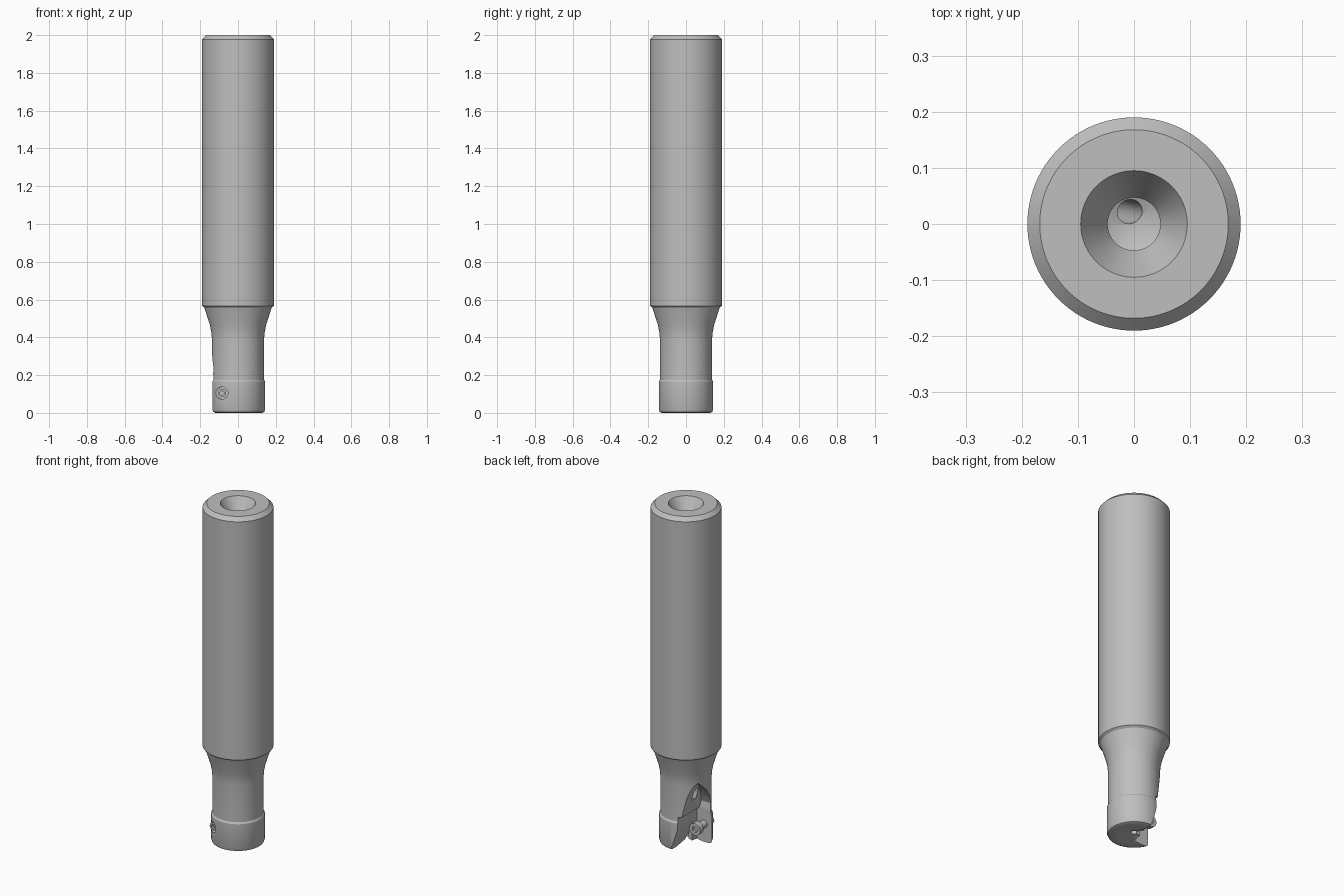
import bpy, bmesh, math
from mathutils import Vector

cube = bpy.data.objects.get("Cube")
if cube:
    bpy.data.objects.remove(cube, do_unlink=True)

steel = bpy.data.materials.new("steel_grey")
steel.use_nodes = True
GREY = (0.52, 0.52, 0.52, 1)
steel.diffuse_color = GREY
steel.node_tree.nodes["Principled BSDF"].inputs["Base Color"].default_value = GREY


def finish(name, bm):
    bmesh.ops.recalc_face_normals(bm, faces=bm.faces)
    mesh = bpy.data.meshes.new(name)
    bm.to_mesh(mesh)
    bm.free()
    mesh.materials.append(steel)
    obj = bpy.data.objects.new(name, mesh)
    bpy.context.collection.objects.link(obj)
    return obj


def activate(obj):
    bpy.ops.object.select_all(action="DESELECT")
    obj.select_set(True)
    bpy.context.view_layer.objects.active = obj


def lathe(name, profile, segments=96):
    """Revolve (radius, z) points; the ends lie on the axis."""
    bm = bmesh.new()
    verts = [bm.verts.new((r, 0, z)) for r, z in profile]
    edges = [bm.edges.new(pair) for pair in zip(verts, verts[1:])]
    bmesh.ops.spin(bm, geom=verts + edges, cent=(0, 0, 0), axis=(0, 0, 1),
                   angle=math.tau, steps=segments, use_merge=True)
    bmesh.ops.remove_doubles(bm, verts=bm.verts, dist=0.0001)
    return finish(name, bm)


def prism(name, points, vector):
    """Extrude a closed outline along a vector."""
    bm = bmesh.new()
    face = bm.faces.new([bm.verts.new(p) for p in points])
    ext = bmesh.ops.extrude_face_region(bm, geom=[face])["geom"]
    moved = [g for g in ext if isinstance(g, bmesh.types.BMVert)]
    bmesh.ops.translate(bm, verts=moved, vec=vector)
    return finish(name, bm)


def rod(name, start, end, radius, sides=32):
    a, b = Vector(start), Vector(end)
    bm = bmesh.new()
    bmesh.ops.create_cone(bm, cap_ends=True, segments=sides, radius1=radius,
                          radius2=radius, depth=(b - a).length)
    turn = (b - a).to_track_quat("Z", "Y")
    bmesh.ops.rotate(bm, verts=bm.verts, cent=(0, 0, 0), matrix=turn.to_matrix())
    bmesh.ops.translate(bm, verts=bm.verts, vec=(a + b) / 2)
    return finish(name, bm)


def boolean(obj, tool, operation="DIFFERENCE"):
    activate(obj)
    mod = obj.modifiers.new("cut", "BOOLEAN")
    mod.solver = "EXACT"
    mod.operation = operation
    mod.object = tool
    bpy.ops.object.modifier_apply(modifier=mod.name)
    bpy.data.objects.remove(tool, do_unlink=True)


# Shank, flared neck, collar and the countersunk bore
body = lathe("tool_body", [
    (0, 0.02), (0.02, 0.018), (0.085, 0), (0.128, 0), (0.139, 0.005), (0.144, 0.018),
    (0.144, 0.165), (0.138, 0.175), (0.138, 0.39), (0.141, 0.425),
    (0.149, 0.465), (0.178, 0.557), (0.19, 0.567), (0.19, 1.978),
    (0.168, 2), (0.095, 2), (0.047, 1.917), (0.047, 0.7), (0, 0.68)])

# Chip flute: tapering arch limited by a floor that ramps out
arch = [(0.005, -0.05), (0, 0), (-0.03, 0.09), (-0.055, 0.18), (-0.075, 0.28),
        (-0.088, 0.33), (-0.105, 0.375), (-0.126, 0.4), (-0.15, 0.42),
        (-0.3, 0.42), (-0.3, -0.05)]
floor = [(0, -0.1), (0, 0.12), (-0.04, 0.19), (-0.047, 0.24), (-0.027, 0.29),
         (0.005, 0.34), (0.058, 0.395), (0.12, 0.45), (0.25, 0.45), (0.25, -0.1)]
flute = prism("flute_cutter", [(x, -0.3, z) for x, z in arch], (0, 0.6, 0))
ramp = prism("ramp_cutter", [(-0.4, y, z) for y, z in floor], (0.6, 0, 0))
boolean(flute, ramp, "INTERSECT")
boolean(body, flute)

# Insert seat
seat = [(-0.04, -0.05), (-0.04, 0.2), (-0.3, 0.2), (-0.3, -0.05)]
boolean(body, prism("seat_cutter", [(x, -0.047, z) for x, z in seat], (0, 0.2, 0)))

# Coolant channel, screw hole and centre hole
boolean(body, rod("coolant_cutter", (0.005, 0.02, 0.76), (-0.085, 0.035, 0.28), 0.022))
boolean(body, rod("screw_hole_cutter", (-0.085, -0.2, 0.105), (-0.085, -0.085, 0.105), 0.032))
boolean(body, rod("centre_hole_cutter", (0, 0, -0.05), (0, 0, 0.06), 0.018))

# Clamping screw with a socketed head
SX, SZ = -0.085, 0.105
screw = rod("clamp_screw", (SX, -0.112, SZ), (SX, 0.012, SZ), 0.022)
head = rod("clamp_screw_head", (SX, 0.008, SZ), (SX, 0.04, SZ), 0.036)
boolean(head, rod("socket_cutter", (SX, 0.025, SZ), (SX, 0.08, SZ), 0.018, 6))
boolean(screw, rod("tip_cutter", (SX, -0.15, SZ), (SX, -0.1, SZ), 0.012, 6))

for obj in (body, screw, head):
    activate(obj)
    bpy.ops.object.shade_smooth_by_angle(angle=math.radians(25))
